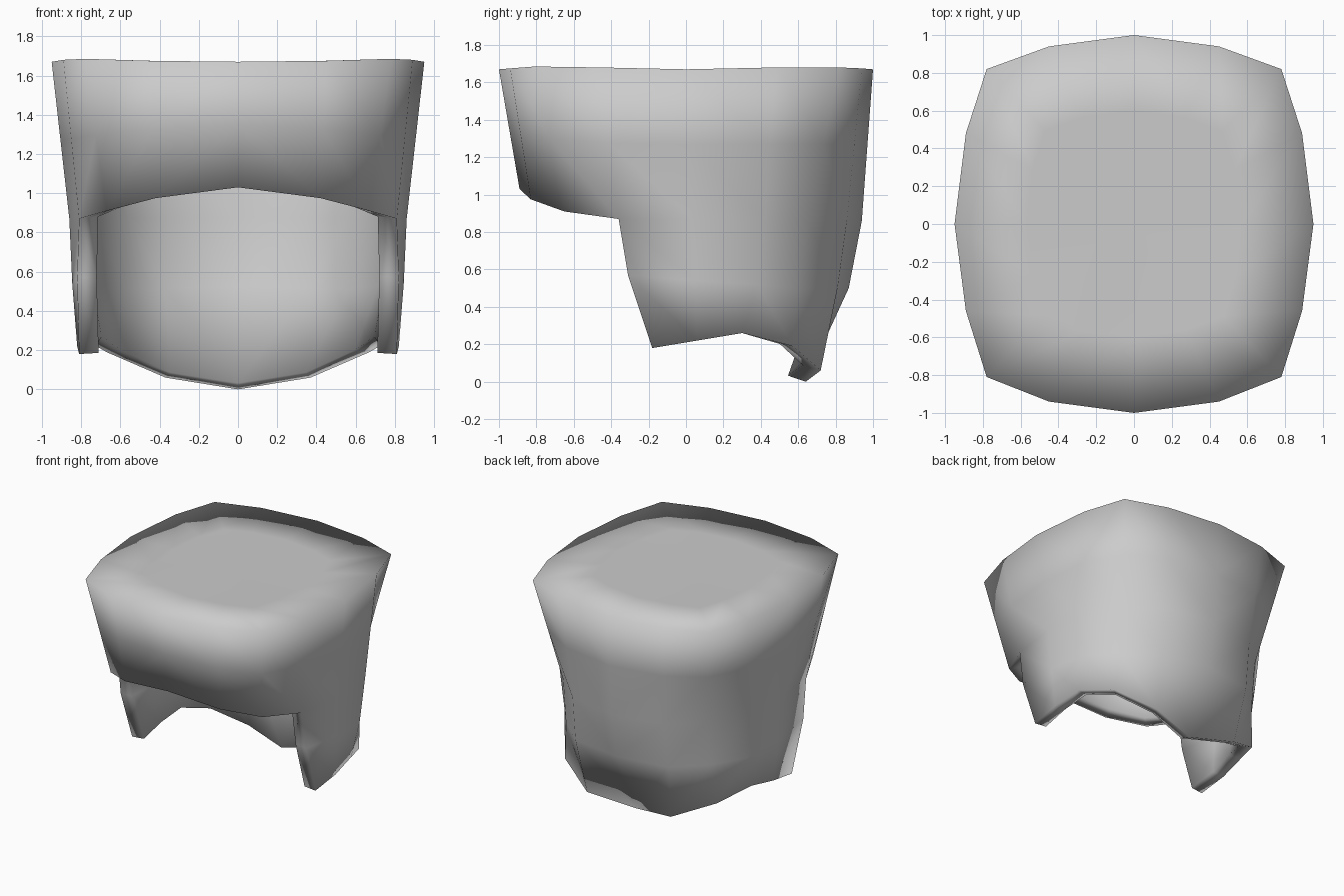
import bpy, bmesh
from mathutils import Vector

if "Cube" in bpy.data.objects:
    bpy.data.objects.remove(bpy.data.objects["Cube"])

# Right half of the shell, columns running from front centre to back centre
top = [(0, -1, 1.67), (.45, -.94, 1.675), (.78, -.81, 1.685), (.89, -.46, 1.68), (.95, 0, 1.67),
       (.89, .48, 1.68), (.78, .82, 1.68), (.45, .94, 1.675), (0, 1, 1.67)]
brow = [(0, -.89, 1.03), (.42, -.83, .975), (.67, -.65, .91), (.81, -.36, .87), (.86, .03, .87),
        (.83, .42, .86), (.63, .65, .86), (.40, .86, .86), (0, .94, .86)]
cheek = [(.82, -.31, .57), (.845, .05, .54), (.81, .38, .52), (.64, .60, .5), (.41, .81, .5), (0, .87, .5)]
hem = [(.81, -.18, .18), (.82, .06, .22), (.79, .3, .26), (.67, .57, .19), (.37, .72, .06), (0, .64, 0)]

bm = bmesh.new()


def row(points):
    return [bm.verts.new(p) for p in points]


def bridge(a, b):
    for i in range(len(a) - 1):
        bm.faces.new((a[i], b[i], b[i + 1], a[i + 1]))


# Outer wall: upper band all round, lower band from the cheeks backwards
middle = [Vector(t).lerp(Vector(b), .5) for t, b in zip(top, brow)]
r_top, r_mid, r_brow = row(top), row(middle), row(brow)
r_cheek, r_hem = row(cheek), row(hem)
bridge(r_top, r_mid)
bridge(r_mid, r_brow)
bridge(r_brow[3:], r_cheek)
bridge(r_cheek, r_hem)

# Flat crown
r_inner = row([(x * .6, y * .6, 1.67) for x, y, z in top])
bridge(r_inner, r_top)
centre = bm.verts.new((0, 0, 1.67))
for i in range(8):
    bm.faces.new((centre, r_inner[i], r_inner[i + 1]))

# Mirror to the left half
geom = bm.verts[:] + bm.edges[:] + bm.faces[:]
bmesh.ops.mirror(bm, geom=geom, axis='X', merge_dist=.001)
bmesh.ops.remove_doubles(bm, verts=bm.verts[:], dist=.001)
bmesh.ops.recalc_face_normals(bm, faces=bm.faces[:])
crown = max(bm.faces, key=lambda f: f.calc_center_median().z)
if crown.normal.z < 0:
    bmesh.ops.reverse_faces(bm, faces=bm.faces[:])
for f in bm.faces:
    f.smooth = True

mesh = bpy.data.meshes.new("helmet_shell")
bm.to_mesh(mesh)
bm.free()
shell = bpy.data.objects.new("helmet_shell", mesh)
bpy.context.collection.objects.link(shell)

# Wall thickness, grown inward
wall = shell.modifiers.new("wall", 'SOLIDIFY')
wall.thickness = .1
wall.offset = -1
